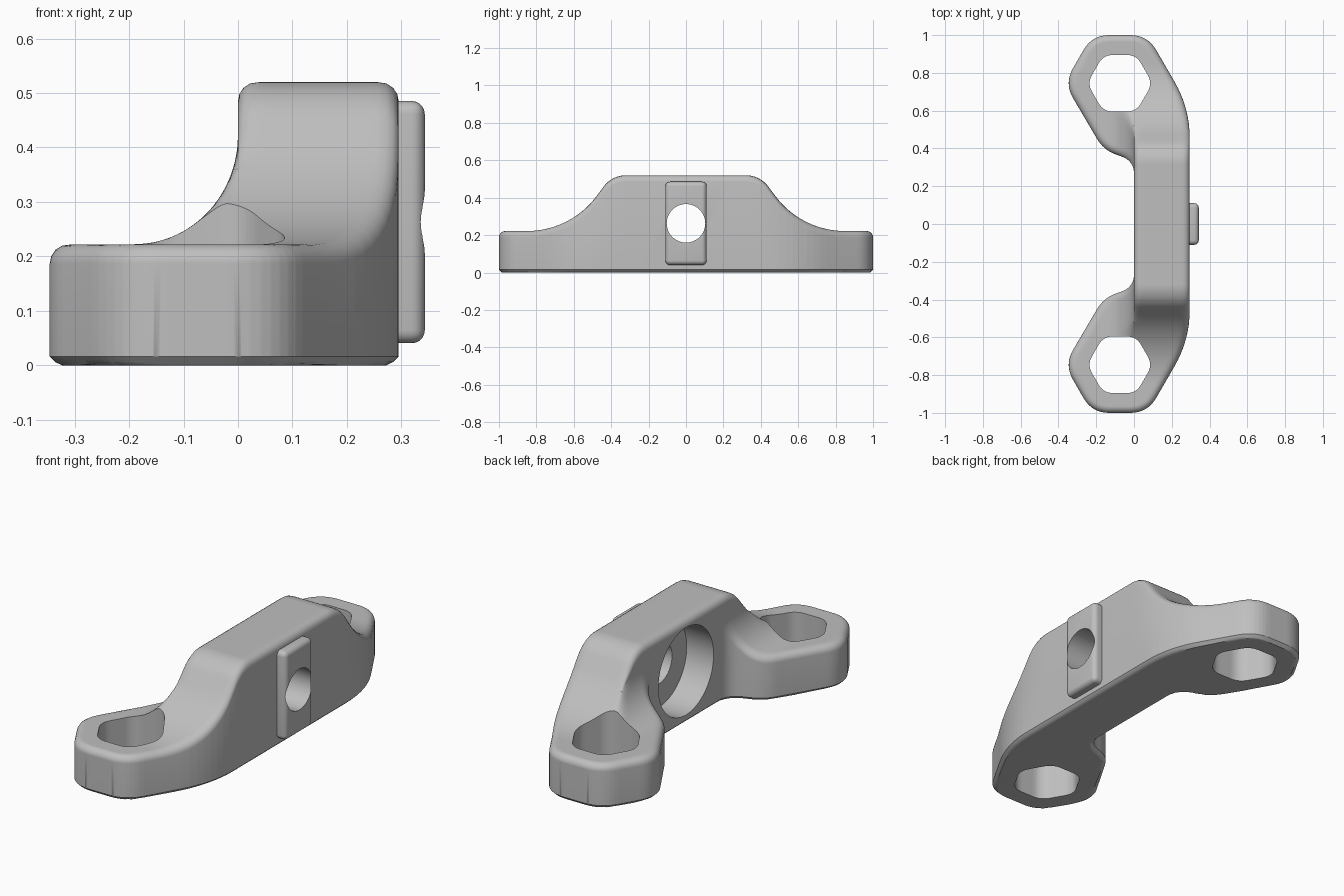
import bpy, bmesh, math
from mathutils import Vector

cube = bpy.data.objects.get("Cube")
if cube:
    bpy.data.objects.remove(cube, do_unlink=True)

grey = bpy.data.materials.new("plain grey")
grey.use_nodes = True
grey.diffuse_color = (0.52, 0.52, 0.52, 1)
grey.node_tree.nodes["Principled BSDF"].inputs["Base Color"].default_value = (0.52, 0.52, 0.52, 1)

TOP, LOW, ROUND, CHAMFER = 0.52, 0.222, 0.035, 0.016


def make_object(name, bm):
    bmesh.ops.recalc_face_normals(bm, faces=bm.faces)
    mesh = bpy.data.meshes.new(name)
    bm.to_mesh(mesh)
    bm.free()
    ob = bpy.data.objects.new(name, mesh)
    mesh.materials.append(grey)
    bpy.context.collection.objects.link(ob)
    return ob


def rounded(a, corner, b, t, n=8):
    """Points of a soft corner, t away from the sharp one."""
    p = corner + (a - corner).normalized() * t
    q = corner + (b - corner).normalized() * t
    return [p.lerp(corner, i / n).lerp(corner.lerp(q, i / n), i / n) for i in range(n + 1)]


def chain(points, sizes):
    pts = [Vector(p) for p in points]
    out = [pts[0]]
    for i, t in enumerate(sizes, 1):
        out += rounded(pts[i - 1], pts[i], pts[i + 1], t)
    return out + [pts[-1]]


# Plan outline of the half with y > 0: inner side and outer side
inner = chain([(0, 0), (0, 0.335), (-0.16, 0.39), (-0.369, 0.745), (-0.222, 1), (-0.075, 1)],
              [0.07, 0.07, 0.092, 0.092])
outer = chain([(0.295, 0), (0.295, 0.614), (0.072, 1), (-0.075, 1)], [0.16, 0.092])
segments = [s for c in (inner, outer) for s in zip(c, c[1:])]


def x_at(c, y):
    y = min(y, 0.99999)
    for p, q in zip(c, c[1:]):
        if p.y <= y <= q.y and q.y > p.y:
            return p.x + (q.x - p.x) * (y - p.y) / (q.y - p.y)
    return c[-1].x


def edge_distance(p):
    best = 9.0
    for a, b in segments:
        ab = b - a
        t = max(0.0, min(1.0, (p - a).dot(ab) / ab.length_squared))
        best = min(best, (a + ab * t - p).length)
    return best


def clamp(v):
    return max(0.0, min(1.0, v))


def drop(d):
    """Height lost to the rounded edge at distance d from it."""
    d = max(0.0, d)
    return ROUND - math.sqrt(ROUND ** 2 - (ROUND - d) ** 2) if d < ROUND else 0.0


def side_height(y):
    """Long profile: flat top, soft shoulder, slope, hollow, flat ends."""
    if y < 0.32:
        return TOP
    if y < 0.44:
        return TOP - 0.15 + math.sqrt(0.15 ** 2 - (y - 0.32) ** 2)
    if y < 0.48:
        return 0.46 - 1.33 * (y - 0.44)
    if y < 0.85:
        return LOW + 0.463 - math.sqrt(0.463 ** 2 - (0.85 - y) ** 2)
    return LOW


def cove_height(x):
    """Hollow between the lug and the inner wall."""
    u = clamp((x + 0.19) / 0.19)
    return LOW + 0.2 * (1 - math.sqrt(1 - u * u))


def soft_min(a, b, k=0.04):
    h = max(k - abs(a - b), 0) / k
    return min(a, b) - h * h * k / 4


def section(y):
    """Top and bottom points of one cross-section."""
    x0, x1 = x_at(inner, y), x_at(outer, y)
    split = -0.075 * clamp((y - 0.6) / 0.3)
    side = side_height(y)
    w = clamp((side - 0.36) / 0.1)
    row = []
    for lo, hi, lug in ((x0, split, True), (split, x1, False)):
        for i in range(18):
            x = lo + (hi - lo) * (1 - math.cos(math.pi * i / 17)) / 2
            d = edge_distance(Vector((x, y)))
            if lug:
                z = max(LOW, soft_min(side - w * ROUND, cove_height(x))) - drop(d)
            else:
                z = side - max(drop(d), w * drop(x))
            row.append((x, y, z, max(0.0, CHAMFER - d)))
    return row


# Bracket body: cross-sections skinned along y
half = [section(0)] + [section(0.25 + 0.75 * math.sin(math.pi / 2 * i / 150)) for i in range(151)]
rows = [[(x, -y, z, b) for x, y, z, b in r] for r in half[:0:-1]] + half
bm = bmesh.new()
top = [[bm.verts.new((x, y, z)) for x, y, z, b in r] for r in rows]
low = [[bm.verts.new((x, y, b)) for x, y, z, b in r] for r in rows]
last = len(rows) - 1
for i in range(last):
    for j in range(35):
        for g in (top, low):
            bm.faces.new((g[i][j], g[i][j + 1], g[i + 1][j + 1], g[i + 1][j]))
    for j in (0, 35):
        bm.faces.new((top[i][j], top[i + 1][j], low[i + 1][j], low[i][j]))
for i in (0, last):
    for j in range(35):
        bm.faces.new((top[i][j], top[i][j + 1], low[i][j + 1], low[i][j]))
bmesh.ops.remove_doubles(bm, verts=bm.verts, dist=0.00002)
body = make_object("bracket_body", bm)

# Raised pad on the outer wall
bm = bmesh.new()
bmesh.ops.create_cube(bm, size=1)
for v in bm.verts:
    v.co = Vector((0.301 + v.co.x * 0.084, v.co.y * 0.22, 0.263 + v.co.z * 0.445))
bmesh.ops.bevel(bm, geom=bm.edges[:], offset=0.024, segments=5, profile=0.5, affect='EDGES')
pad = make_object("outer_pad", bm)


# Cutters
def lug_cutter(sign):
    hexagon = [Vector((0.173 * math.cos(k * math.pi / 3), 0.173 * math.sin(k * math.pi / 3)))
               for k in range(6)]
    ring = [p for k in range(6)
            for p in rounded(hexagon[k - 1], hexagon[k], hexagon[(k + 1) % 6], 0.05)]
    bm = bmesh.new()
    face = bm.faces.new([bm.verts.new((p.x - 0.075, p.y + sign * 0.745, -0.2)) for p in ring])
    new = bmesh.ops.extrude_face_region(bm, geom=[face])["geom"]
    bmesh.ops.translate(bm, vec=(0, 0, 1),
                        verts=[g for g in new if isinstance(g, bmesh.types.BMVert)])
    return make_object("lug_cutter", bm)


def bore_cutter(radius, x0, x1):
    bpy.ops.mesh.primitive_cylinder_add(vertices=64, radius=radius, depth=x1 - x0,
                                        location=((x0 + x1) / 2, 0, 0.263),
                                        rotation=(0, math.pi / 2, 0))
    ob = bpy.context.object
    ob.name = "bore_cutter"
    ob.data.materials.append(grey)
    return ob


def cut(target, cutter):
    mod = target.modifiers.new("cut", 'BOOLEAN')
    mod.operation, mod.solver, mod.object = 'DIFFERENCE', 'EXACT', cutter
    bpy.context.view_layer.objects.active = target
    bpy.ops.object.modifier_apply(modifier=mod.name)


bore = bore_cutter(0.103, -0.4, 0.6)
recess = bore_cutter(0.22, -0.2, 0.15)
lugs = [lug_cutter(1), lug_cutter(-1)]
for cutter in [recess, bore] + lugs:
    cut(body, cutter)
cut(pad, bore)
for cutter in [recess, bore] + lugs:
    bpy.data.objects.remove(cutter, do_unlink=True)

# Smooth shading with crisp edges
for ob in (body, pad):
    bpy.ops.object.select_all(action='DESELECT')
    ob.select_set(True)
    bpy.context.view_layer.objects.active = ob
    bpy.ops.object.shade_smooth_by_angle(angle=math.radians(35))
